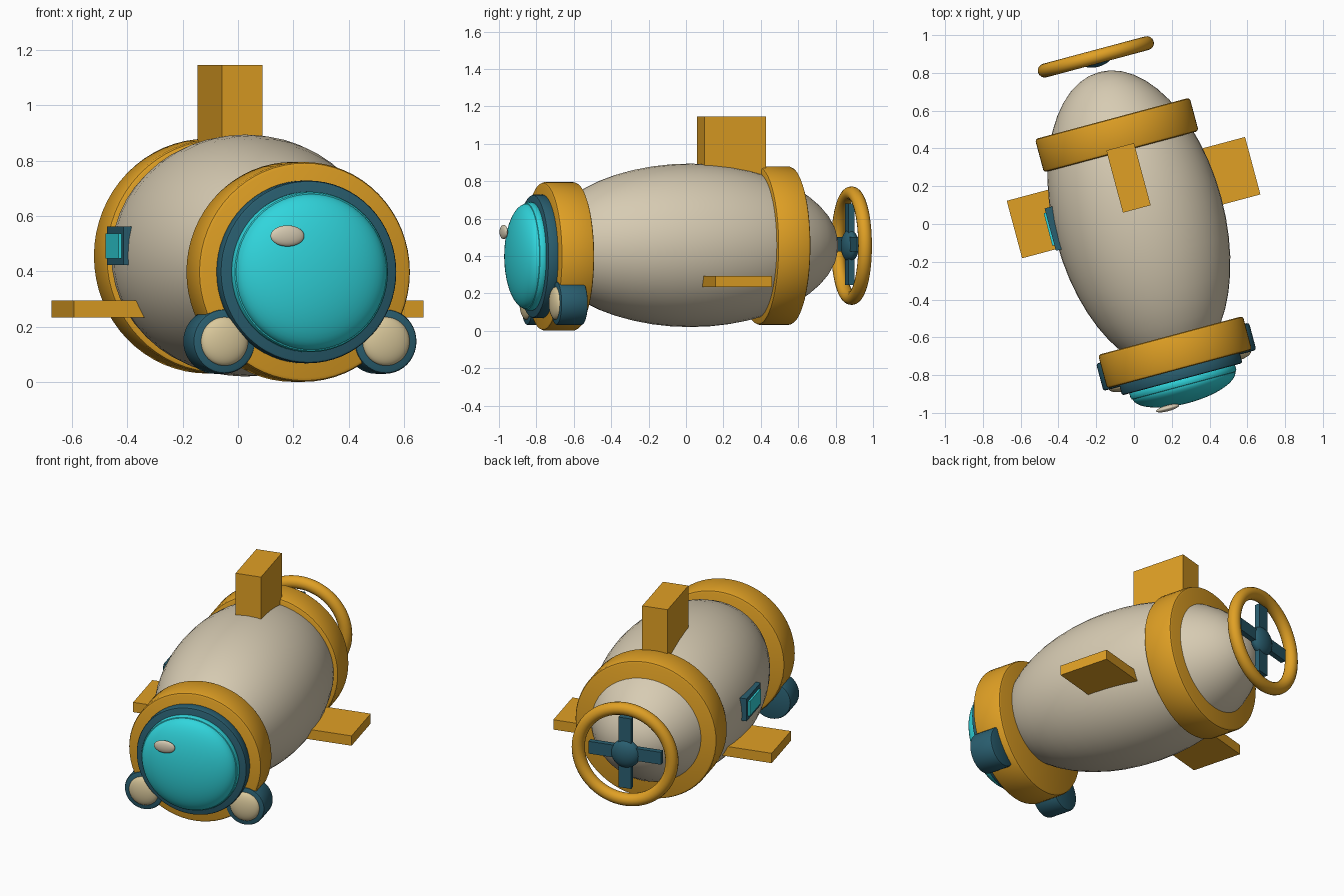
import bpy, bmesh, math
from mathutils import Matrix, Vector

if "Cube" in bpy.data.objects:
    bpy.data.objects.remove(bpy.data.objects["Cube"])

# The whole craft is yawed 15 degrees; parts are laid out along local y
YAW = Matrix.Rotation(math.radians(15), 4, 'Z')
CX = 0.034          # local centre line
CZ = 0.455          # hull axis height


def material(name, rgb):
    m = bpy.data.materials.new(name)
    m.diffuse_color = (*rgb, 1)
    m.use_nodes = True
    m.node_tree.nodes["Principled BSDF"].inputs["Base Color"].default_value = m.diffuse_color
    return m


GOLD = material("gold", (0.745, 0.352, 0.018))
CREAM = material("hull cream", (0.68, 0.60, 0.45))
TEAL = material("dark teal", (0.023, 0.114, 0.162))
CYAN = material("cyan glass", (0.03, 0.665, 0.716))
LENS = material("lamp cream", (0.70, 0.58, 0.33))


def finish(bm, name, mat, smooth=True):
    bmesh.ops.recalc_face_normals(bm, faces=bm.faces)
    bm.transform(YAW)
    me = bpy.data.meshes.new(name)
    bm.to_mesh(me)
    bm.free()
    me.materials.append(mat)
    ob = bpy.data.objects.new(name, me)
    bpy.context.collection.objects.link(ob)
    if smooth:
        bpy.context.view_layer.objects.active = ob
        ob.select_set(True)
        bpy.ops.object.shade_smooth_by_angle(angle=math.radians(35))
        ob.select_set(False)
    return ob


def box(name, mat, lo, hi):
    lo, hi = Vector(lo), Vector(hi)
    bm = bmesh.new()
    bmesh.ops.create_cube(bm, size=1, matrix=Matrix.Translation((lo + hi) / 2)
                          @ Matrix.Diagonal((*(hi - lo), 1)))
    finish(bm, name, mat, False)


def ellipsoid(name, mat, centre, radii):
    # poles lie on the y axis
    bm = bmesh.new()
    bmesh.ops.create_uvsphere(bm, u_segments=48, v_segments=24, radius=1,
                              matrix=Matrix.Translation(centre) @ Matrix.Diagonal((*radii, 1))
                              @ Matrix.Rotation(math.pi / 2, 4, 'X'))
    finish(bm, name, mat)


def lathe(name, mat, x, z, profile, closed=False, steps=64):
    # profile of (radius, y) spun about an axis parallel to y
    bm = bmesh.new()
    vs = [bm.verts.new((x + r, y, z)) for r, y in profile]
    es = [bm.edges.new(p) for p in zip(vs, vs[1:])]
    if closed:
        es.append(bm.edges.new((vs[-1], vs[0])))
    bmesh.ops.spin(bm, geom=vs + es, cent=(x, 0, z), axis=(0, 1, 0),
                   angle=math.tau, steps=steps)
    bmesh.ops.remove_doubles(bm, verts=bm.verts, dist=1e-4)
    finish(bm, name, mat)


def drum(r, y0, y1, b):
    # solid disc profile with softened rims
    k = b * 0.3
    return [(0, y0), (r - b, y0), (r - k, y0 + k), (r, y0 + b),
            (r, y1 - b), (r - k, y1 - k), (r - b, y1), (0, y1)]


# Hull and its two collars
ellipsoid("hull", CREAM, (CX - 0.003, 0.015, 0.457), (0.452, 0.81, 0.437))
lathe("front_collar", GOLD, CX, 0.398, drum(0.397, -0.805, -0.62, 0.015))
lathe("rear_collar", GOLD, CX, CZ, drum(0.424, 0.387, 0.57, 0.015))

# Front window: frame, glass rim, dome and glint
lathe("window_frame", TEAL, CX, 0.398, drum(0.33, -0.86, -0.79, 0.01))
lathe("window_rim", CYAN, CX, 0.398, drum(0.29, -0.898, -0.85, 0.015))
dome = [(0.282 * math.cos(a), -0.89 - 0.1 * math.sin(a))
        for a in [i * math.pi / 28 for i in range(15)]]
lathe("window_dome", CYAN, CX, 0.398, [(0, -0.88), (0.282, -0.88)] + dome)
ellipsoid("window_glint", CREAM, (-0.08, -0.988, 0.528), (0.063, 0.016, 0.038))

# Headlamps and side planes, mirrored
for side, s in (("left", -1), ("right", 1)):
    x = CX + s * 0.302
    lathe(side + "_lamp_housing", TEAL, x, 0.147, drum(0.117, -0.812, -0.662, 0.012), steps=40)
    ellipsoid(side + "_lamp_lens", LENS, (x, -0.81, 0.147), (0.088, 0.032, 0.088))
    a, b = sorted((CX + s * 0.30, CX + s * 0.653))
    box(side + "_side_plane", GOLD, (a, -0.022, 0.233), (b, 0.293, 0.294))

# Top fin
box("top_fin", GOLD, (CX - 0.075, 0.073, 0.75), (CX + 0.077, 0.414, 1.145))

# Porthole panel on the left flank
box("side_hatch_frame", TEAL, (-0.436, -0.03, 0.423), (-0.36, 0.202, 0.562))
box("side_hatch_glass", CYAN, (-0.447, 0.0, 0.447), (-0.40, 0.178, 0.537))

# Propeller guard ring, hub and crossed blades
ring = [(0.28 + 0.037 * math.cos(t), 0.907 + 0.037 * math.sin(t))
        for t in [i * math.tau / 16 for i in range(16)]]
lathe("propeller_ring", GOLD, CX, CZ, ring, closed=True)
ellipsoid("propeller_hub", TEAL, (CX, 0.898, CZ), (0.085, 0.045, 0.085))
for name, w, h in (("vertical_blades", 0.038, 0.217), ("horizontal_blades", 0.217, 0.038)):
    box(name, TEAL, (CX - w, 0.88, CZ + 0.008 - h), (CX + w, 0.912, CZ + 0.008 + h))
